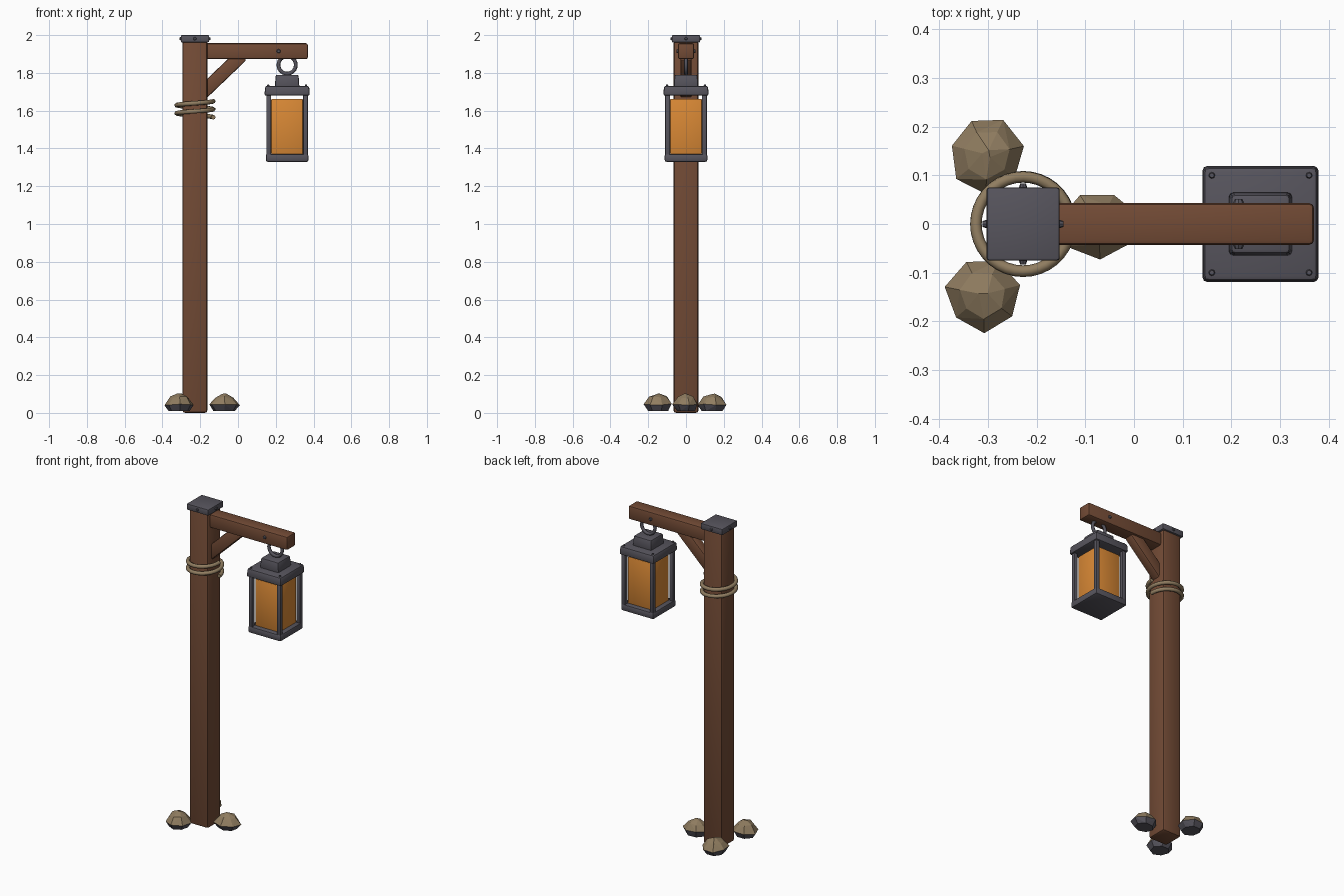
import bpy, bmesh, math, random
from mathutils import Matrix, Vector

if "Cube" in bpy.data.objects:
    bpy.data.objects.remove(bpy.data.objects["Cube"])

random.seed(4)


def material(name, rgb):
    m = bpy.data.materials.new(name)
    m.diffuse_color = (*rgb, 1)
    m.use_nodes = True
    m.node_tree.nodes["Principled BSDF"].inputs["Base Color"].default_value = m.diffuse_color
    return m


WOOD = material("brown wood", (0.17, 0.07, 0.036))
METAL = material("dark iron", (0.095, 0.09, 0.11))
TAN = material("tan rope and stone", (0.28, 0.205, 0.118))
GLOW = material("amber glass", (0.70, 0.25, 0.036))


def finish(bm, name, mats, smooth=True):
    bmesh.ops.recalc_face_normals(bm, faces=bm.faces)
    me = bpy.data.meshes.new(name)
    bm.to_mesh(me)
    bm.free()
    ob = bpy.data.objects.new(name, me)
    bpy.context.collection.objects.link(ob)
    for m in mats:
        me.materials.append(m)
    if smooth:
        bpy.ops.object.select_all(action='DESELECT')
        ob.select_set(True)
        bpy.context.view_layer.objects.active = ob
        bpy.ops.object.shade_smooth_by_angle(angle=math.radians(35))
    return ob


def box(name, center, size, mat, bevel=0.01, taper=1.0, tilt=0.0):
    bm = bmesh.new()
    bmesh.ops.create_cube(bm, size=1)
    for v in bm.verts:
        k = taper if v.co.z > 0 else 1
        v.co = Vector((v.co.x * size[0] * k, v.co.y * size[1] * k, v.co.z * size[2]))
    if bevel:
        bmesh.ops.bevel(bm, geom=bm.edges[:], offset=bevel, segments=2,
                        profile=0.5, affect='EDGES')
    bm.transform(Matrix.Translation(center) @ Matrix.Rotation(-tilt, 4, 'Y'))
    return finish(bm, name, [mat])


def rivet(name, pos, axis, r=0.009, depth=0.012):
    bm = bmesh.new()
    bmesh.ops.create_cone(bm, cap_ends=True, segments=8, radius1=r, radius2=r * 0.6, depth=depth)
    turn = Vector((0, 0, 1)).rotation_difference(Vector(axis)).to_matrix().to_4x4()
    bm.transform(Matrix.Translation(pos) @ turn)
    return finish(bm, name, [METAL])


def tube(name, pts, r, mat, closed=False):
    cu = bpy.data.curves.new(name, 'CURVE')
    cu.dimensions = '3D'
    cu.bevel_depth = r
    cu.bevel_resolution = 2
    cu.use_fill_caps = True
    sp = cu.splines.new('POLY')
    sp.points.add(len(pts) - 1)
    for p, co in zip(sp.points, pts):
        p.co = (*co, 1)
    sp.use_cyclic_u = closed
    cu.materials.append(mat)
    ob = bpy.data.objects.new(name, cu)
    bpy.context.collection.objects.link(ob)
    bpy.ops.object.select_all(action='DESELECT')
    ob.select_set(True)
    bpy.context.view_layer.objects.active = ob
    bpy.ops.object.convert(target='MESH')


# Post, beam and diagonal brace
PX = -0.228
box("post", (PX, 0, 0.985), (0.132, 0.132, 1.97), WOOD, 0.014)
box("beam", (0.085, 0, 1.915), (0.57, 0.086, 0.084), WOOD, 0.01)
a, b = Vector((-0.19, 0, 1.693)), Vector((0.02, 0, 1.894))
d = b - a
box("brace", (a + b) / 2, (d.length, 0.06, 0.072), WOOD, 0.009, tilt=math.atan2(d.z, d.x))
for s in (-1, 1):
    rivet("beam_bolt", (0.215, s * 0.045, 1.915), (0, s, 0), 0.013)

# Iron cap on the post
box("post_cap", (PX, 0, 1.981), (0.15, 0.15, 0.038), METAL, 0.005)
for dx, dy in ((0, 1), (0, -1), (1, 0), (-1, 0)):
    rivet("cap_rivet", (PX + dx * 0.077, dy * 0.077, 1.981), (dx, dy, 0), 0.01)

# Rope wound two turns round the post
N = 72
tube("rope", [(PX + 0.097 * math.cos(t * 4 * math.pi / N),
               0.097 * math.sin(t * 4 * math.pi / N),
               1.565 + 0.085 * t / N) for t in range(N + 1)], 0.012, TAN)

# Hanging ring and lantern
LX = 0.26
tube("hanging_ring", [(LX + 0.046 * math.cos(i * math.tau / 24), 0,
                       1.842 + 0.046 * math.sin(i * math.tau / 24)) for i in range(24)],
     0.01, METAL, True)
box("lantern_crown", (LX, 0, 1.757), (0.13, 0.13, 0.066), METAL, 0.008, 0.93)
box("lantern_roof", (LX, 0, 1.705), (0.24, 0.24, 0.052), METAL, 0.01, 0.97)
box("lantern_base", (LX, 0, 1.35), (0.226, 0.226, 0.042), METAL, 0.01)
box("lantern_glass", (LX, 0, 1.515), (0.168, 0.168, 0.295), GLOW, 0.006)
for sx in (-1, 1):
    for sy in (-1, 1):
        box("lantern_bar", (LX + sx * 0.097, sy * 0.097, 1.525), (0.026, 0.026, 0.33), METAL, 0.005)
        rivet("roof_rivet", (LX + sx * 0.1, sy * 0.1, 1.732), (0, 0, 1), 0.008)

# Faceted stones, tan above and dark underneath
for x, y, rx, ry in ((-0.303, 0.143, 0.076, 0.079),
                     (-0.310, -0.145, 0.077, 0.077),
                     (-0.073, 0, 0.084, 0.069)):
    bm = bmesh.new()
    spin = random.random()
    for k, z in ((0.72, 0.01), (1.0, 0.045), (0.62, 0.082), (0.12, 0.098)):
        for i in range(7):
            t = (i + spin) * math.tau / 7
            j = k * random.uniform(0.94, 1.06)
            bm.verts.new((x + rx * j * math.cos(t), y + ry * j * math.sin(t),
                          z + (random.uniform(-0.006, 0.006) if z > 0.02 else 0)))
    res = bmesh.ops.convex_hull(bm, input=bm.verts[:])
    bmesh.ops.delete(bm, geom=[v for v in bm.verts if not v.link_faces], context='VERTS')
    bmesh.ops.recalc_face_normals(bm, faces=bm.faces)
    for f in bm.faces:
        f.material_index = 1 if f.normal.z < -0.2 else 0
    finish(bm, "stone", [TAN, METAL], smooth=False)
